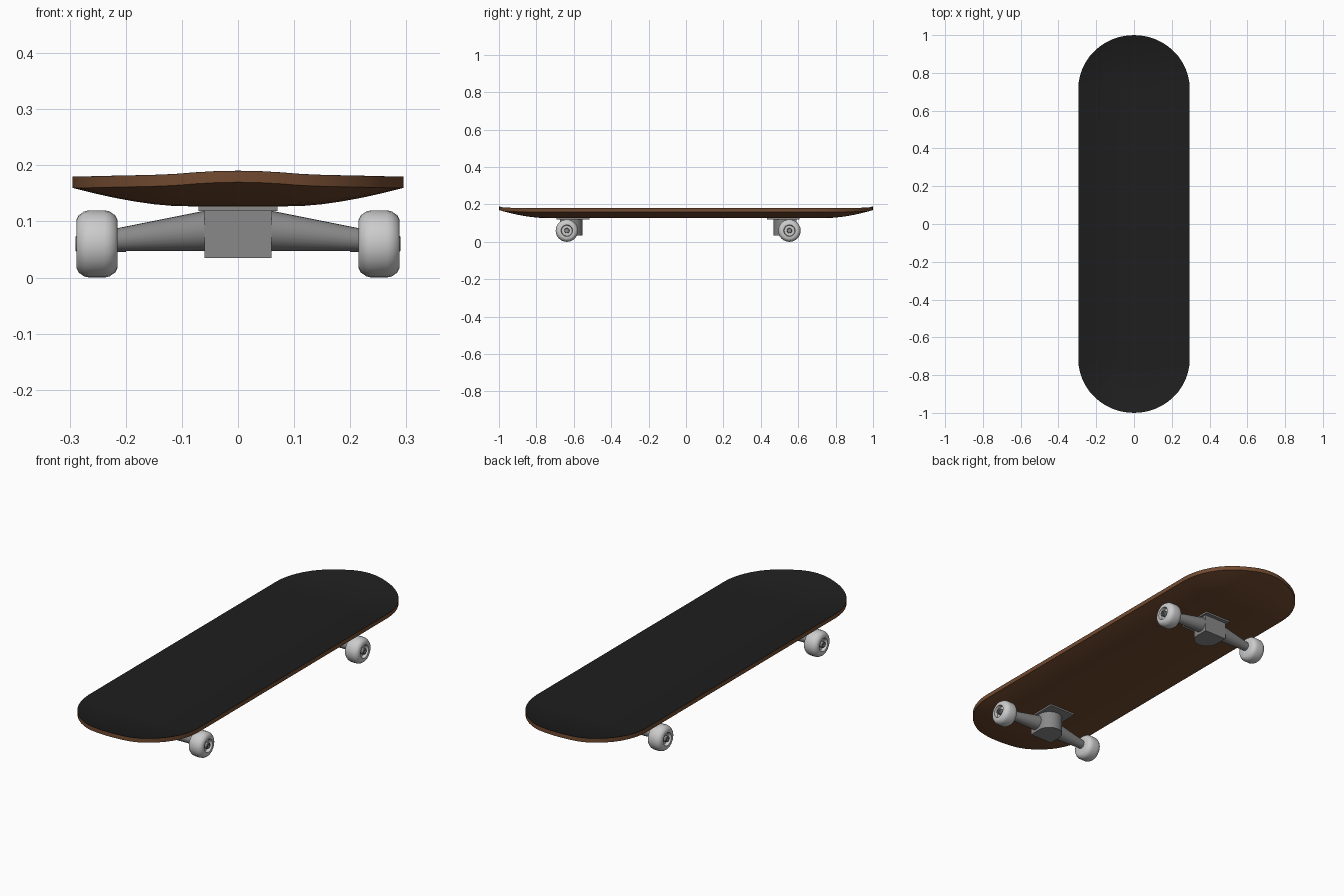
import bpy, bmesh
from math import sin, cos, pi, radians

if "Cube" in bpy.data.objects:
    bpy.data.objects.remove(bpy.data.objects["Cube"])


def material(name, rgb):
    m = bpy.data.materials.new(name)
    m.diffuse_color = (*rgb, 1)
    m.use_nodes = True
    m.node_tree.nodes["Principled BSDF"].inputs["Base Color"].default_value = m.diffuse_color
    return m


WOOD = material("brown_wood", (0.17, 0.07, 0.03))
GRIP = material("black_grip", (0.013, 0.013, 0.013))
METAL = material("grey_metal", (0.25, 0.25, 0.25))
WHITE = material("pale_wheel", (0.65, 0.65, 0.65))


def finish(bm, name, mat, angle=35):
    bmesh.ops.remove_doubles(bm, verts=bm.verts, dist=1e-5)
    bmesh.ops.recalc_face_normals(bm, faces=bm.faces)
    me = bpy.data.meshes.new(name)
    bm.to_mesh(me)
    bm.free()
    me.materials.append(mat)
    ob = bpy.data.objects.new(name, me)
    bpy.context.collection.objects.link(ob)
    bpy.context.view_layer.objects.active = ob
    ob.select_set(True)
    bpy.ops.object.shade_smooth_by_angle(angle=radians(angle))
    ob.select_set(False)
    return ob


# Curved board sheet: sides curl up, both ends kick up
HALF_W, STRAIGHT = 0.295, 0.715


def board_z(x, y):
    curl = max(0, abs(x) - 0.10) / (HALF_W - 0.10)
    kick = max(0, abs(y) - 0.74) / 0.26
    return 0.127 + 0.033 * curl ** 1.6 + 0.043 * kick ** 1.8


def board(name, base, thick, mat):
    end = [(STRAIGHT + (1 - STRAIGHT) * sin(a), HALF_W * cos(a))
           for a in (i * pi / 24 for i in range(13))]
    rows = [(-y, w) for y, w in reversed(end)] + [(0, HALF_W)] + end
    cols = [i / 8 - 1 for i in range(17)]
    bm = bmesh.new()
    grid = [[bm.verts.new((w * c, y, board_z(w * c, y) + base)) for c in cols]
            for y, w in rows]
    for a, b in zip(grid, grid[1:]):
        for i in range(len(cols) - 1):
            bm.faces.new((a[i], a[i + 1], b[i + 1], b[i]))
    bmesh.ops.remove_doubles(bm, verts=bm.verts, dist=1e-5)
    top = bmesh.ops.extrude_face_region(bm, geom=bm.faces[:])["geom"]
    bmesh.ops.translate(bm, vec=(0, 0, thick),
                        verts=[v for v in top if isinstance(v, bmesh.types.BMVert)])
    finish(bm, name, mat)


board("deck", 0, 0.0195, WOOD)
board("grip_sheet", 0.0195, 0.001, GRIP)


def lathe(name, profile, y, side, mat, n=24):
    """Rings (x, radius, z centre) around the x direction, capped at both ends."""
    bm = bmesh.new()
    rings = [[bm.verts.new((side * x, y + r * cos(2 * pi * i / n),
                            z + r * sin(2 * pi * i / n))) for i in range(n)]
             for x, r, z in profile]
    for a, b in zip(rings, rings[1:]):
        for i in range(n):
            j = (i + 1) % n
            bm.faces.new((a[i], a[j], b[j], b[i]))
    bm.faces.new(rings[0])
    bm.faces.new(rings[-1])
    finish(bm, name, mat)


def prism(name, outline, z0, z1, mat):
    bm = bmesh.new()
    face = bm.faces.new([bm.verts.new((x, y, z0)) for x, y in outline])
    top = bmesh.ops.extrude_face_region(bm, geom=[face])["geom"]
    bmesh.ops.translate(bm, vec=(0, 0, z1 - z0),
                        verts=[v for v in top if isinstance(v, bmesh.types.BMVert)])
    finish(bm, name, mat)


AXLE_Z = 0.06
WHEEL = [(0.215, 0.018), (0.215, 0.043), (0.219, 0.051), (0.229, 0.058), (0.238, 0.06),
         (0.265, 0.06), (0.274, 0.058), (0.284, 0.051), (0.288, 0.043),
         (0.288, 0.031), (0.272, 0.028), (0.272, 0.018)]

for label, axle_y, inward in (("front", -0.637, 1), ("rear", 0.553, -1)):
    # Mounting plate
    prism(label + "_plate",
          [(x, axle_y + inward * y) for x, y in
           ((-0.07, -0.055), (0.07, -0.055), (0.07, 0.12), (-0.07, 0.12))],
          0.119, 0.130, METAL)
    # Block, flat outside and round inside
    arc = [(0.06 * cos(a), 0.024 + 0.06 * sin(a))
           for a in (i * pi / 16 for i in range(17))]
    prism(label + "_block",
          [(x, axle_y + inward * y) for x, y in [(-0.06, -0.037), (0.06, -0.037)] + arc],
          0.035, 0.12, METAL)
    for side, hand in ((1, "right"), (-1, "left")):
        part = label + "_" + hand
        # Tapered arm, axle end and wheel
        lathe(part + "_arm", [(0.03, 0.036, 0.083), (0.06, 0.036, 0.083),
                              (0.22, 0.020, 0.067)], axle_y, side, METAL)
        lathe(part + "_axle", [(0.20, 0.014, AXLE_Z), (0.288, 0.014, AXLE_Z),
                               (0.290, 0.012, AXLE_Z), (0.290, 0.007, AXLE_Z),
                               (0.284, 0.007, AXLE_Z)], axle_y, side, METAL, 16)
        lathe(part + "_wheel", [(x, r, AXLE_Z) for x, r in WHEEL], axle_y, side, WHITE)
